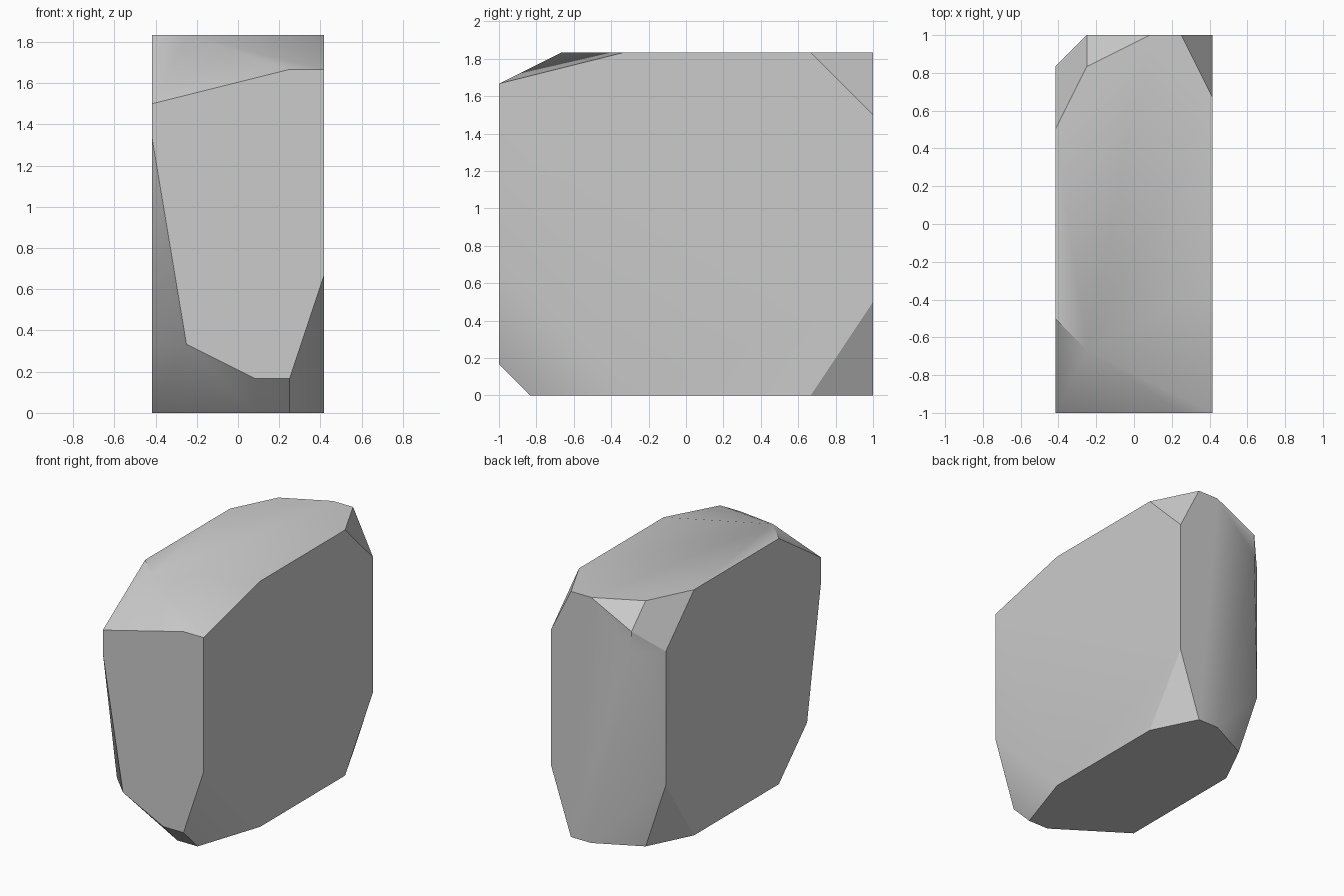
import bpy
import bmesh
from math import radians

# Remove the default cube only
default_cube = bpy.data.objects.get("Cube")
if default_cube:
    bpy.data.objects.remove(default_cube, do_unlink=True)

GRID = 1 / 6  # the stone is chipped on a regular lattice

# Cross-sections from right to left: x position -> outline corners (y, z)
SECTIONS = {
    -2.5: [(-6, 9), (-3, 11), (3, 11), (5, 9), (5, 3), (3, 0), (-3, 0), (-5, 2), (-6, 8)],
    -1.5: [(-4, 11), (5, 11), (6, 10), (6, 9), (5, 0), (-6, 2)],
    0.5: [(6, 11), (6, 0), (-5, 0), (-6, 1)],
    1.5: [(-6, 10), (6, 11), (6, 0), (-5, 0), (-6, 1)],
    2.5: [(-6, 10), (-2, 11), (4, 11), (6, 9), (6, 3), (4, 0), (-2, 0), (-6, 4)],
}


def make_material(name, colour):
    material = bpy.data.materials.new(name)
    material.use_nodes = True
    material.diffuse_color = colour
    shader = next(node for node in material.node_tree.nodes if node.type == "BSDF_PRINCIPLED")
    shader.inputs["Base Color"].default_value = colour
    return material


def build_stone(name, sections, material):
    """Wrap the cross-sections in a convex skin and merge its flat facets."""
    bm = bmesh.new()
    for x, outline in sections.items():
        for y, z in outline:
            bm.verts.new((x * GRID, y * GRID, z * GRID))
    bmesh.ops.convex_hull(bm, input=bm.verts[:])
    loose = [vert for vert in bm.verts if not vert.link_faces]
    bmesh.ops.delete(bm, geom=loose, context="VERTS")
    bmesh.ops.dissolve_limit(bm, angle_limit=radians(1), verts=bm.verts[:], edges=bm.edges[:])
    bmesh.ops.recalc_face_normals(bm, faces=bm.faces[:])

    mesh = bpy.data.meshes.new(name)
    bm.to_mesh(mesh)
    bm.free()
    mesh.materials.append(material)
    stone = bpy.data.objects.new(name, mesh)
    bpy.context.collection.objects.link(stone)
    return stone


# Stone block, with soft shading over its shallow edges
stone_block = build_stone("stone_block", SECTIONS, make_material("light grey stone", (0.6, 0.6, 0.6, 1)))
bpy.ops.object.select_all(action="DESELECT")
stone_block.select_set(True)
bpy.context.view_layer.objects.active = stone_block
bpy.ops.object.shade_smooth_by_angle(angle=radians(30))
